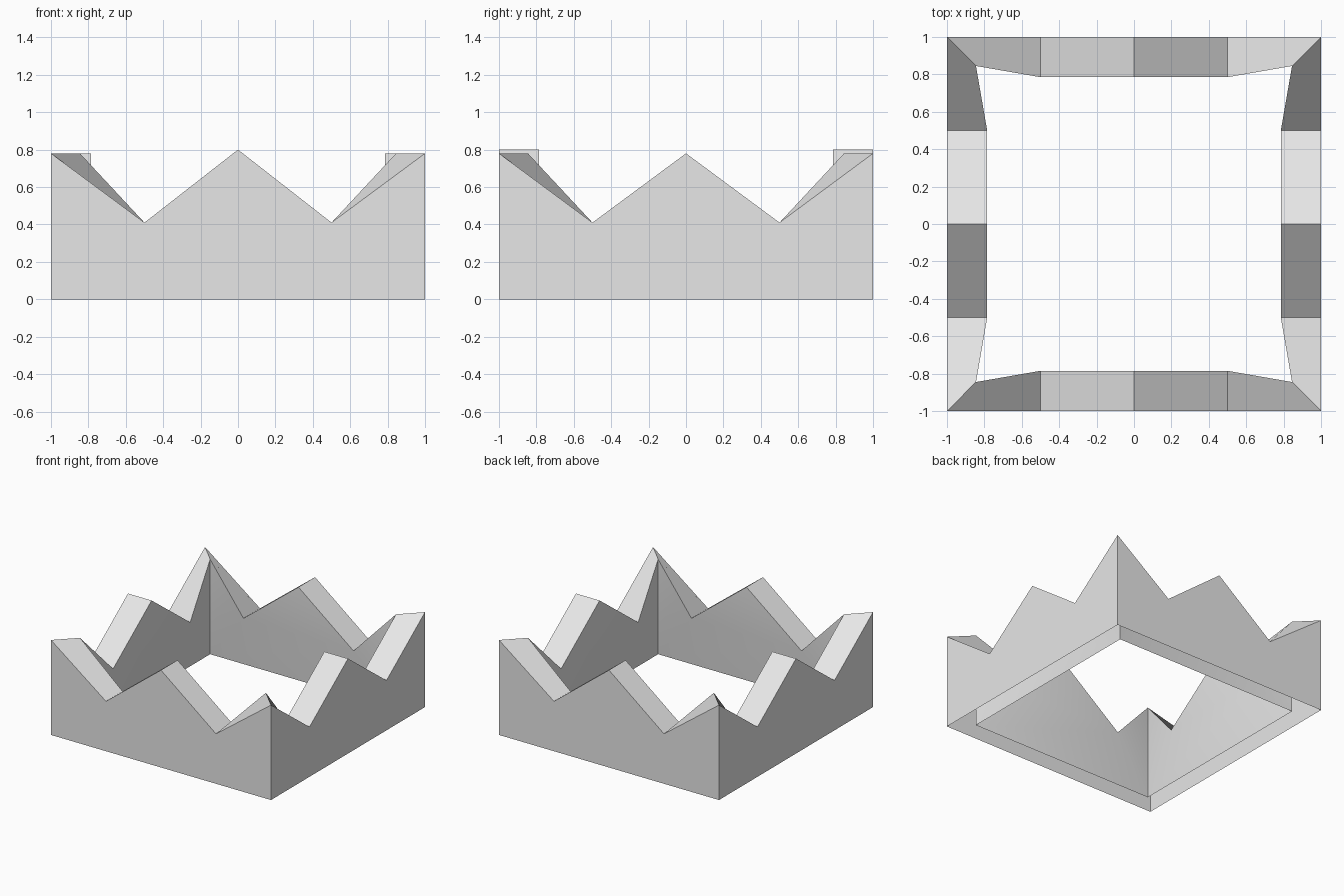
import bpy
import bmesh
from math import radians
from mathutils import Matrix, Vector

cube = bpy.data.objects.get("Cube")
if cube:
    bpy.data.objects.remove(cube, do_unlink=True)

# Main dimensions
HALF = 1.0
INNER_CORNER = 0.845
INNER_MID = 0.785
CORNER_Z = 0.78
VALLEY_X, VALLEY_Z = 0.5, 0.41
FRONT_PEAK, SIDE_PEAK = 0.80, 0.78

grey = bpy.data.materials.new("light_grey")
grey.use_nodes = True
colour = (0.8, 0.8, 0.8, 1.0)
grey.diffuse_color = colour
grey.node_tree.nodes["Principled BSDF"].inputs["Base Color"].default_value = colour


def zigzag(corner, mid, peak):
    """Top edge of one wall, left to right, at the given depths."""
    return [(-corner, -corner, CORNER_Z), (-VALLEY_X, -mid, VALLEY_Z),
            (0, -mid, peak), (VALLEY_X, -mid, VALLEY_Z),
            (corner, -corner, CORNER_Z)]


def add_wall(bm, angle, peak):
    """Outer sheet, sloped rim and inner sheet of one wall, open below."""
    turn = Matrix.Rotation(radians(angle), 3, "Z")

    def verts(points):
        return [bm.verts.new(turn @ Vector(p)) for p in points]

    outer = verts(zigzag(HALF, HALF, peak))
    inner = verts(zigzag(INNER_CORNER, INNER_MID, peak))
    out_l, out_r = verts([(-HALF, -HALF, 0), (HALF, -HALF, 0)])
    in_l, in_r = verts([(-INNER_CORNER, -INNER_CORNER, 0),
                        (INNER_CORNER, -INNER_CORNER, 0)])

    # Flat outer sheet
    bm.faces.new([out_l, out_r] + outer[::-1])
    # Rim joining the two zigzags
    for i in range(len(outer) - 1):
        bm.faces.new([outer[i], outer[i + 1], inner[i + 1], inner[i]])
    # Inner sheet, leaning inwards between the corners
    top_l, valley_l, tip, valley_r, top_r = inner
    for face in ([in_l, valley_l, top_l], [in_l, in_r, valley_r, valley_l],
                 [valley_l, valley_r, tip], [in_r, top_r, valley_r]):
        bm.faces.new(face[::-1])


# Four walls of the ring, joined at the corners
bm = bmesh.new()
for i in range(4):
    add_wall(bm, i * 90, SIDE_PEAK if i % 2 else FRONT_PEAK)
bmesh.ops.remove_doubles(bm, verts=bm.verts, dist=0.0005)
mesh = bpy.data.meshes.new("zigzag_wall_ring")
bm.to_mesh(mesh)
bm.free()
mesh.materials.append(grey)
ring = bpy.data.objects.new("zigzag_wall_ring", mesh)
bpy.context.collection.objects.link(ring)

# Soften only the slight bends within each sheet
bpy.ops.object.select_all(action="DESELECT")
ring.select_set(True)
bpy.context.view_layer.objects.active = ring
bpy.ops.object.shade_smooth_by_angle(angle=radians(30))
